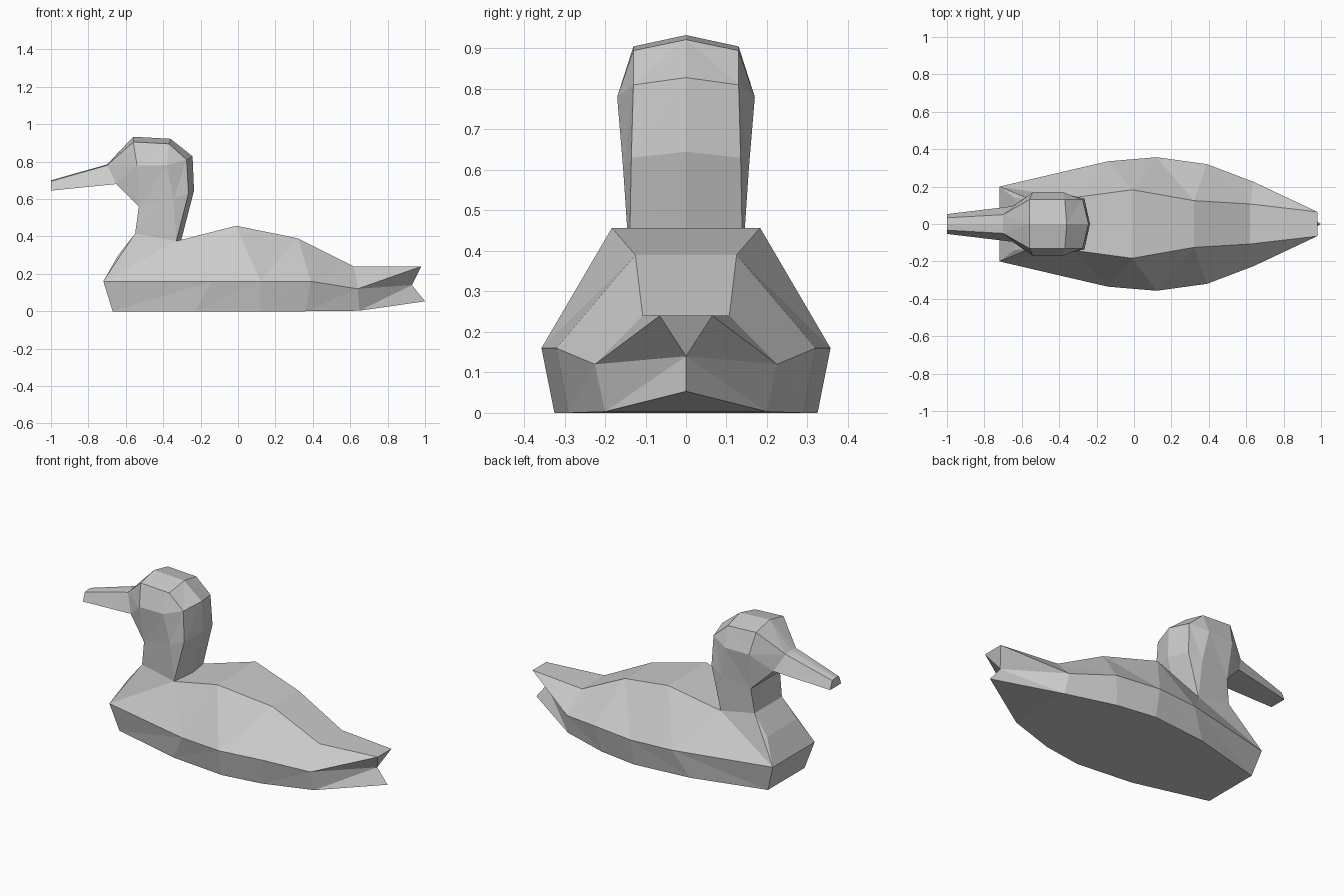
import bpy, bmesh
from mathutils import Vector

if "Cube" in bpy.data.objects:
    bpy.data.objects.remove(bpy.data.objects["Cube"])


def centre(line, zs=0.0):
    """Project an edge line onto the symmetry plane, optionally raised."""
    return [(x, 0.0, z + zs) for x, y, z in line]


def build(name, strips):
    """Skin pairs of edge lines with triangles on both sides of y = 0."""
    bm = bmesh.new()
    for a, b in strips:
        for i in range(len(a) - 1):
            for tri in ((a[i], a[i + 1], b[i + 1]), (a[i], b[i + 1], b[i])):
                p, q, r = (Vector(v) for v in tri)
                if (q - p).cross(r - p).length < 1e-6:
                    continue
                for s in (1, -1):
                    bm.faces.new([bm.verts.new((v[0], s * v[1], v[2])) for v in tri])
    bmesh.ops.remove_doubles(bm, verts=bm.verts[:], dist=0.0005)
    bmesh.ops.recalc_face_normals(bm, faces=bm.faces[:])
    # merge coplanar triangles back into clean flat facets
    bmesh.ops.dissolve_limit(bm, angle_limit=0.01, verts=bm.verts[:], edges=bm.edges[:])
    me = bpy.data.meshes.new(name)
    bm.to_mesh(me)
    bm.free()
    ob = bpy.data.objects.new(name, me)
    bpy.context.collection.objects.link(ob)
    return ob


# Body: keel, waist and back edges, front to tail
keel = [(-.67, .175, 0), (-.67, .175, 0), (-.23, .29, 0), (.12, .325, 0),
        (.36, .29, 0), (.65, .20, .003), (1.0, 0, .053)]
waist = [(-.72, .20, .16), (-.72, .20, .16), (-.14, .335, .16), (.12, .357, .16),
         (.39, .32, .16), (.64, .225, .12), (.93, 0, .14)]
back = [(-.64, .14, .30), (-.55, .13, .415), (-.33, .14, .375), (-.01, .183, .457),
        (.32, .125, .39), (.62, .107, .24), (.98, .065, .24)]
breast = [keel[0], waist[0], back[0], back[1]]
tail = [back[-1], waist[-1]]
build("body", [
    (keel, waist),
    (waist, back),
    (keel, centre(keel)),
    (breast, centre(breast)),
    (back[2:], centre(back[2:])),
    (tail, centre(tail)),
])

# Head and neck: vertical edge lines from nape round to face
neck_front, neck_back = back[1], back[2]
crown, brow = (-.37, .13, .895), (-.56, .13, .905)
chin, cheek = (-.53, .14, .56), (-.54, .17, .78)
bill_low, bill_top = (-.65, .095, .68), (-.70, .05, .78)
nape = [neck_back, (-.265, .135, .63), (-.275, .13, .81), crown]
spine = [(-.305, 0, .375), (-.235, 0, .645), (-.243, 0, .828), (-.36, 0, .922)]
side = [neck_back, (-.345, .155, .60), (-.38, .17, .78), crown]
front = [neck_front, chin, cheek, brow]
brow_mid = (-.56, 0, .933)
throat = [neck_front, chin, bill_low]
build("head_and_neck", [
    (nape, spine),
    (side, nape),
    (front, side),
    ([chin, cheek, cheek, brow], [chin, bill_low, bill_top, brow]),
    (throat, centre(throat)),
    ([bill_top, brow, crown], [(-.70, 0, .785), brow_mid, spine[-1]]),
])

# Bill: tapered from face to blunt tip
low = [bill_low, (-1.0, .053, .645)]
top = [bill_top, (-1.0, .033, .695)]
tip = [low[1], top[1]]
build("bill", [
    (low, top),
    (low, centre(low)),
    (top, centre(top, .005)),
    (tip, [(-1.0, 0, .645), (-1.0, 0, .70)]),
])
